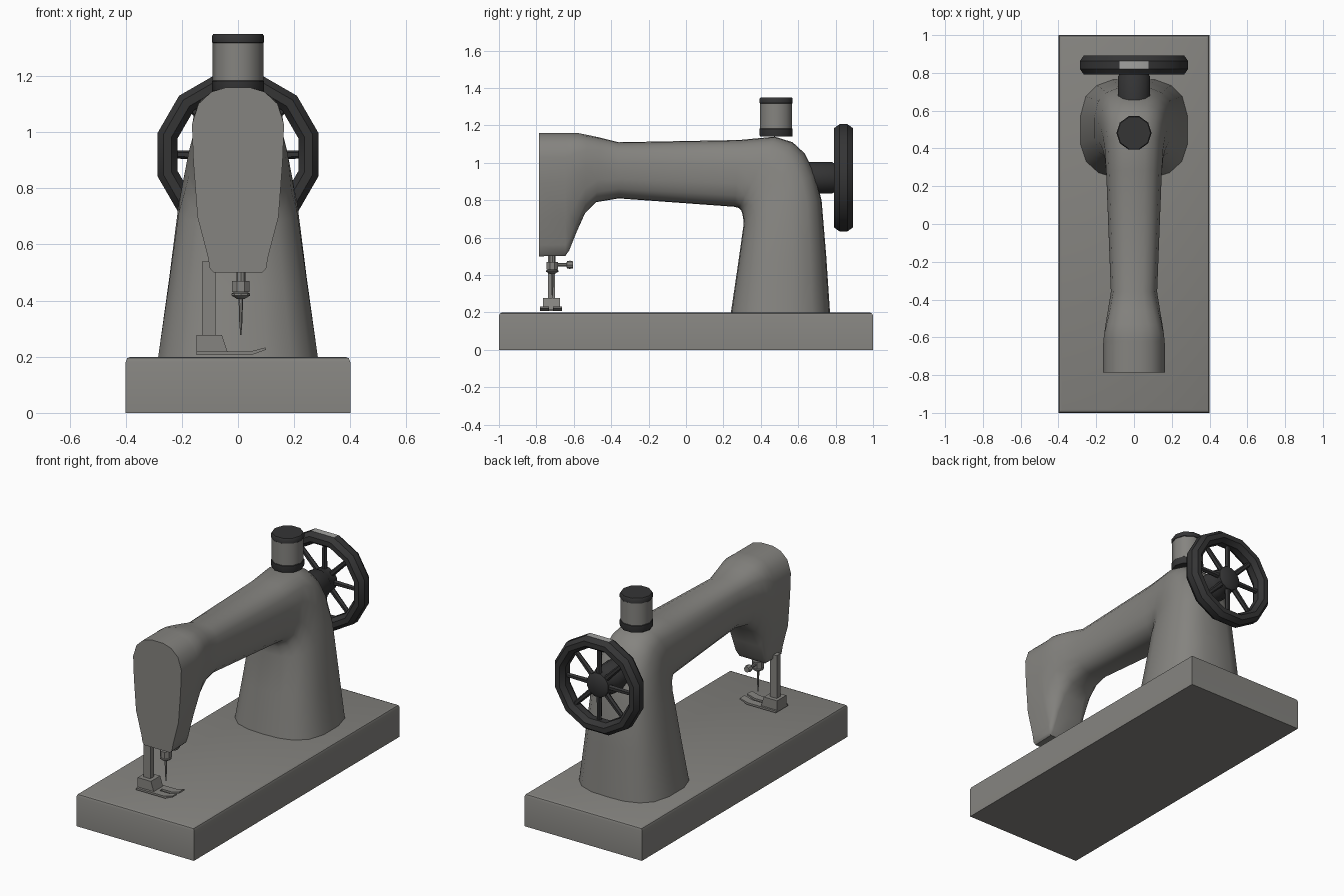
import bpy, bmesh, math
from mathutils import Vector

if "Cube" in bpy.data.objects:
    bpy.data.objects.remove(bpy.data.objects["Cube"])


def material(name, r, g, b):
    m = bpy.data.materials.new(name)
    m.diffuse_color = (r, g, b, 1)
    m.use_nodes = True
    m.node_tree.nodes["Principled BSDF"].inputs["Base Color"].default_value = m.diffuse_color
    return m


GREY = material("warm_grey", 0.235, 0.23, 0.215)
DARK = material("charcoal", 0.035, 0.035, 0.036)
LIGHT = material("light_grey", 0.36, 0.36, 0.35)


def finish(bm, name, mats, angle=40, rule=None):
    bmesh.ops.recalc_face_normals(bm, faces=bm.faces)
    if rule:
        for f in bm.faces:
            f.material_index = rule(f)
    me = bpy.data.meshes.new(name)
    bm.to_mesh(me)
    bm.free()
    for m in mats:
        me.materials.append(m)
    me.shade_smooth()
    me.set_sharp_from_angle(angle=math.radians(angle))
    ob = bpy.data.objects.new(name, me)
    bpy.context.collection.objects.link(ob)
    return ob


def loft(bm, rings, closed=False):
    vs = [[bm.verts.new(p) for p in r] for r in rings]
    pairs = list(zip(vs, vs[1:])) + ([(vs[-1], vs[0])] if closed else [])
    for a, b in pairs:
        for i in range(len(a)):
            j = (i + 1) % len(a)
            bm.faces.new((a[i], a[j], b[j], b[i]))
    if not closed:
        bm.faces.new(vs[0])
        bm.faces.new(vs[-1])


def lathe(name, prof, n, loc, axis, mats, closed=False, phase=0.0, rule=None, angle=40):
    """Revolve (radius, height) points around an axis through loc."""
    place = {"x": lambda a, b, h: (h, a, b),
             "y": lambda a, b, h: (a, h, b),
             "z": lambda a, b, h: (a, b, h)}[axis]
    rings = []
    for r, h in prof:
        angs = [2 * math.pi * (i + phase) / n for i in range(n)]
        rings.append([Vector(loc) + Vector(place(r * math.cos(t), r * math.sin(t), h)) for t in angs])
    bm = bmesh.new()
    loft(bm, rings, closed)
    return finish(bm, name, mats, angle, rule)


def prism(name, pts, y0, y1):
    """Extrude an x-z outline along y."""
    bm = bmesh.new()
    loft(bm, [[(x, y, z) for x, z in pts] for y in (y0, y1)])
    return finish(bm, name, [GREY], 30)


# Base slab with softened upper and corner edges
bm = bmesh.new()
bmesh.ops.create_cube(bm, size=1)
for v in bm.verts:
    v.co = (v.co.x * 0.8, v.co.y * 2, (v.co.z + 0.5) * 0.2)
edges = [e for e in bm.edges if min(v.co.z for v in e.verts) > 0.1]
bmesh.ops.bevel(bm, geom=edges, offset=0.018, segments=2, profile=0.5, affect='EDGES')
finish(bm, "base", [GREY], 30)

# Body: one loft running up the pillar, along the arm and into the head
OVAL = [(0, 0), (.01, .35), (.06, .65), (.17, .87), (.35, .98),
        (.62, .98), (.82, .88), (.93, .68), (.99, .38), (1, 0)]
HEAD = [(0, 0), (0, .53), (.02, .61), (.09, .66), (.3, .88),
        (.6, .97), (.8, 1), (.91, .86), (.975, .58), (1, .25)]
SECTIONS = [  # inner y, z, outer y, z, half width, head blend
    (.24, .2, .77, .2, .29, 0),
    (.277, .45, .75, .5, .25, 0),
    (.308, .67, .725, .8, .215, 0),
    (.306, .70, .69, .94, .195, 0),
    (.302, .725, .635, 1.05, .18, 0),
    (.295, .745, .57, 1.11, .168, 0),
    (.283, .758, .475, 1.14, .158, 0),
    (.26, .765, .285, 1.122, .15, 0),
    (-.36, .81, -.36, 1.11, .125, 0),
    (-.48, .79, -.46, 1.135, .143, .2),
    (-.54, .73, -.53, 1.15, .155, .5),
    (-.585, .63, -.58, 1.16, .162, .8),
    (-.625, .53, -.62, 1.16, .163, .95),
    (-.645, .503, -.645, 1.16, .164, 1),
    (-.785, .5, -.785, 1.16, .164, 1),
]
rings = []
for iy, iz, oy, oz, w, k in SECTIONS:
    half = [(a + (c - a) * k, (b + (d - b) * k) * w) for (a, b), (c, d) in zip(OVAL, HEAD)]
    # the outer end is split in two so the head gets a flat crown
    half = [(u, x) for u, x in half]
    loop = half + [(u, -x) for u, x in reversed(half[1:])]
    rings.append([(x, iy + (oy - iy) * u, iz + (oz - iz) * u) for u, x in loop])
bm = bmesh.new()
loft(bm, rings)
bmesh.ops.remove_doubles(bm, verts=bm.verts, dist=0.0005)
finish(bm, "body", [GREY], 45)

# Handwheel rim with a pale worn patch on top
rim = []
for i in range(8):
    t = 2 * math.pi * (i + .5) / 8
    rim.append((.26 + .04 * math.cos(t), .054 * math.sin(t)))
WC = Vector((0, .842, .92))


def patch(f):
    c = f.calc_center_median() - WC
    return 1 if abs(c.x) < .03 and c.z > .27 and abs(c.y) < .02 else 0


lathe("wheel_rim", rim, 12, WC, "y", [DARK, LIGHT], True, .5, patch, 35)

# Wheel hub and axle
lathe("wheel_hub", [(.088, .64), (.088, .78), (.075, .80), (.075, .86), (.055, .872)],
      12, (0, 0, .92), "y", [DARK], phase=.5)

# Eight spokes
bm = bmesh.new()
for i in range(8):
    t = math.pi * i / 4
    d = Vector((math.cos(t), 0, math.sin(t)))
    s = Vector((-math.sin(t), 0, math.cos(t)))
    spoke = []
    for r, w in ((.06, .017), (.235, .014)):
        spoke.append([WC + d * r + s * w * math.cos(a * math.pi / 3)
                      + Vector((0, w * math.sin(a * math.pi / 3), 0)) for a in range(6)])
    loft(bm, spoke)
finish(bm, "wheel_spokes", [DARK])

# Thread spool with dark end bands
lathe("spool", [(.09, 1.14), (.093, 1.15), (.093, 1.182), (.09, 1.184), (.09, 1.318),
                (.093, 1.32), (.093, 1.342), (.088, 1.35)],
      10, (0, .482, 0), "z", [GREY, DARK],
      rule=lambda f: 0 if 1.19 < f.calc_center_median().z < 1.31 else 1)

# Needle bar, clamp, collar and needle
NX, NY = .01, -.715
lathe("needle_bar", [(.016, .47), (.016, .52)], 8, (NX, NY, 0), "z", [GREY])
lathe("needle_clamp", [(.034, .43), (.034, .47)], 8, (NX, NY, 0), "z", [GREY], phase=.5)
lathe("needle_collar", [(.012, .405), (.033, .418), (.033, .425), (.02, .432)], 8,
      (NX, NY, 0), "z", [GREY])
lathe("needle", [(.002, .278), (.006, .33), (.008, .41)], 6, (NX, NY, 0), "z", [GREY])
lathe("clamp_screw", [(.009, 0), (.009, .075), (.02, .08), (.022, .095), (.018, .112)], 8,
      (NX, NY, .455), "y", [GREY])

# Presser bar and foot with two upturned toes
prism("presser_bar", [(-.128, .26), (-.08, .26), (-.08, .54), (-.128, .54)], -.738, -.7)
prism("presser_block", [(-.147, .21), (-.035, .21), (-.057, .277), (-.147, .277)], -.765, -.675)
TOE = [(-.147, .207), (.05, .207), (.1, .225), (.098, .233), (.045, .219), (-.147, .219)]
for side, y0, y1 in (("front", -.78, -.733), ("rear", -.71, -.663)):
    prism("presser_toe_" + side, TOE, y0, y1)
prism("presser_sole", [(-.147, .207), (-.02, .207), (-.02, .219), (-.147, .219)], -.74, -.7)
